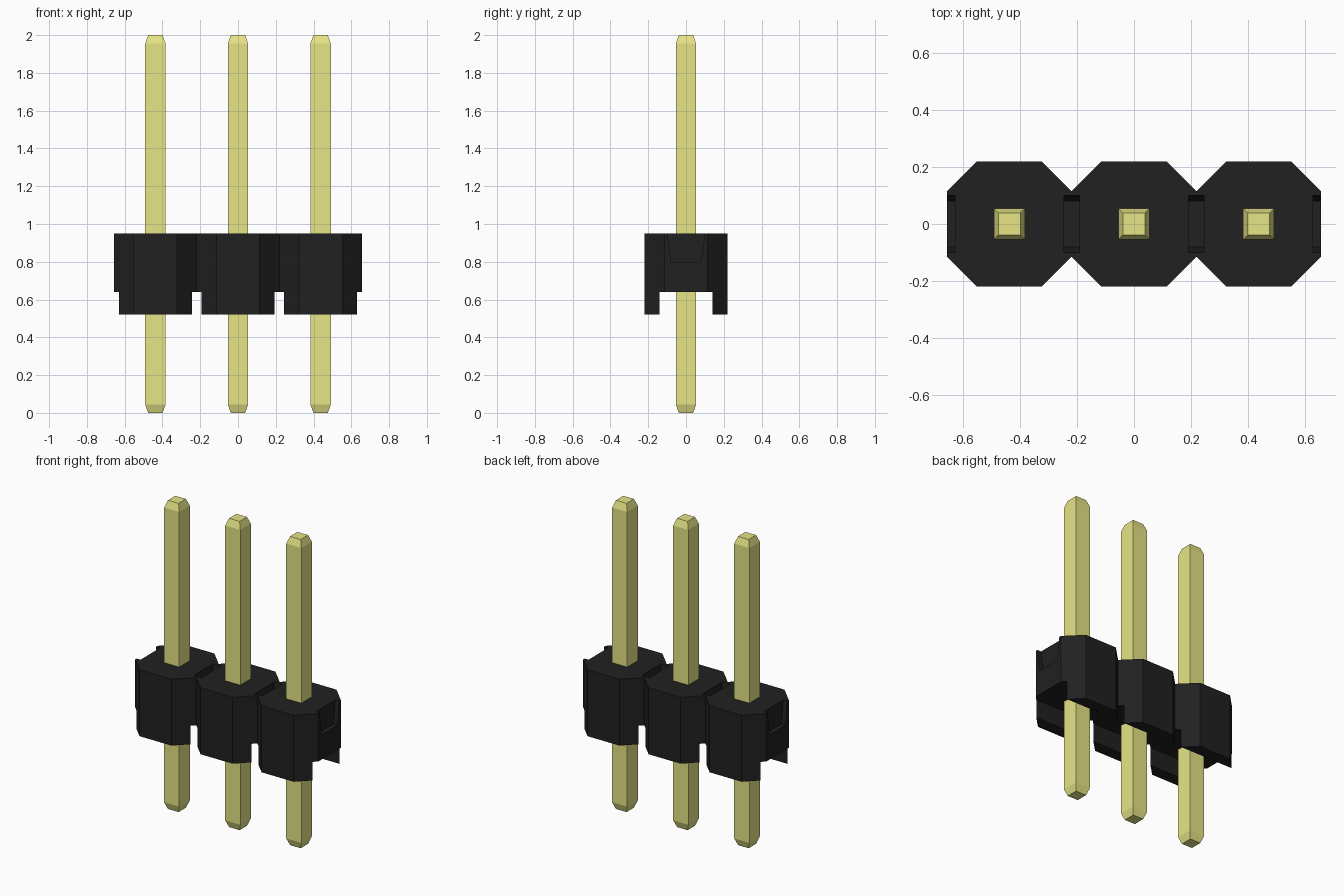
import bpy, bmesh

if "Cube" in bpy.data.objects:
    bpy.data.objects.remove(bpy.data.objects["Cube"])

PITCH = 0.4375
R, C = PITCH / 2, 0.115      # octagon half width and half flat


def material(name, rgb):
    m = bpy.data.materials.new(name)
    m.diffuse_color = (*rgb, 1)
    m.use_nodes = True
    m.node_tree.nodes["Principled BSDF"].inputs["Base Color"].default_value = m.diffuse_color
    return m


def loft(name, rings, mat=None):
    """Join same-length rings of points into a closed, capped solid."""
    bm = bmesh.new()
    loops = [[bm.verts.new(p) for p in ring] for ring in rings]
    for a, b in zip(loops, loops[1:]):
        for i in range(len(a)):
            j = (i + 1) % len(a)
            bm.faces.new((a[i], a[j], b[j], b[i]))
    bm.faces.new(loops[0][::-1])
    bm.faces.new(loops[-1])
    bmesh.ops.recalc_face_normals(bm, faces=bm.faces)
    me = bpy.data.meshes.new(name)
    bm.to_mesh(me)
    bm.free()
    ob = bpy.data.objects.new(name, me)
    bpy.context.collection.objects.link(ob)
    if mat:
        me.materials.append(mat)
    return ob


def rect(hx, hy, z, cx=0):
    return [(cx - hx, -hy, z), (cx + hx, -hy, z), (cx + hx, hy, z), (cx - hx, hy, z)]


def cut(ob, cutter):
    cutter.hide_render = True
    mod = ob.modifiers.new("cut", 'BOOLEAN')
    mod.operation, mod.solver, mod.object = 'DIFFERENCE', 'EXACT', cutter
    bpy.context.view_layer.objects.active = ob
    bpy.ops.object.modifier_apply(modifier=mod.name)
    bpy.data.objects.remove(cutter)


black = material("black_plastic", (0.015, 0.015, 0.015))
gold = material("gold_metal", (0.79, 0.78, 0.24))
centres = [-PITCH, 0, PITCH]

# Housing: three octagons merged into one outline
front = [(-PITCH - R, -C)]
for c in centres:
    front += [(c - C, -R), (c + C, -R), (c + R, -C)]
outline = front + [(-x, -y) for x, y in front]
housing = loft("housing", [[(x, y, z) for x, y in outline] for z in (0.52, 0.95)], black)

# Channel along the underside
cut(housing, loft("channel_cutter", [rect(1, 0.14, 0.4), rect(1, 0.14, 0.64)]))

# Shallow break-off pockets at the joints and both ends
for i in range(4):
    x = (i - 1.5) * PITCH
    cut(housing, loft("pocket_cutter", [rect(0.028, 0.08, 0.80, x), rect(0.028, 0.1, 0.95, x),
                                        rect(0.028, 0.1, 1.0, x)]))

# Square pins with tapered tips
for i, c in enumerate(centres):
    loft(f"pin_{i + 1}", [rect(h, h, z, c) for h, z in
                          ((0.038, 0), (0.054, 0.045), (0.054, 1.955), (0.038, 2))], gold)
